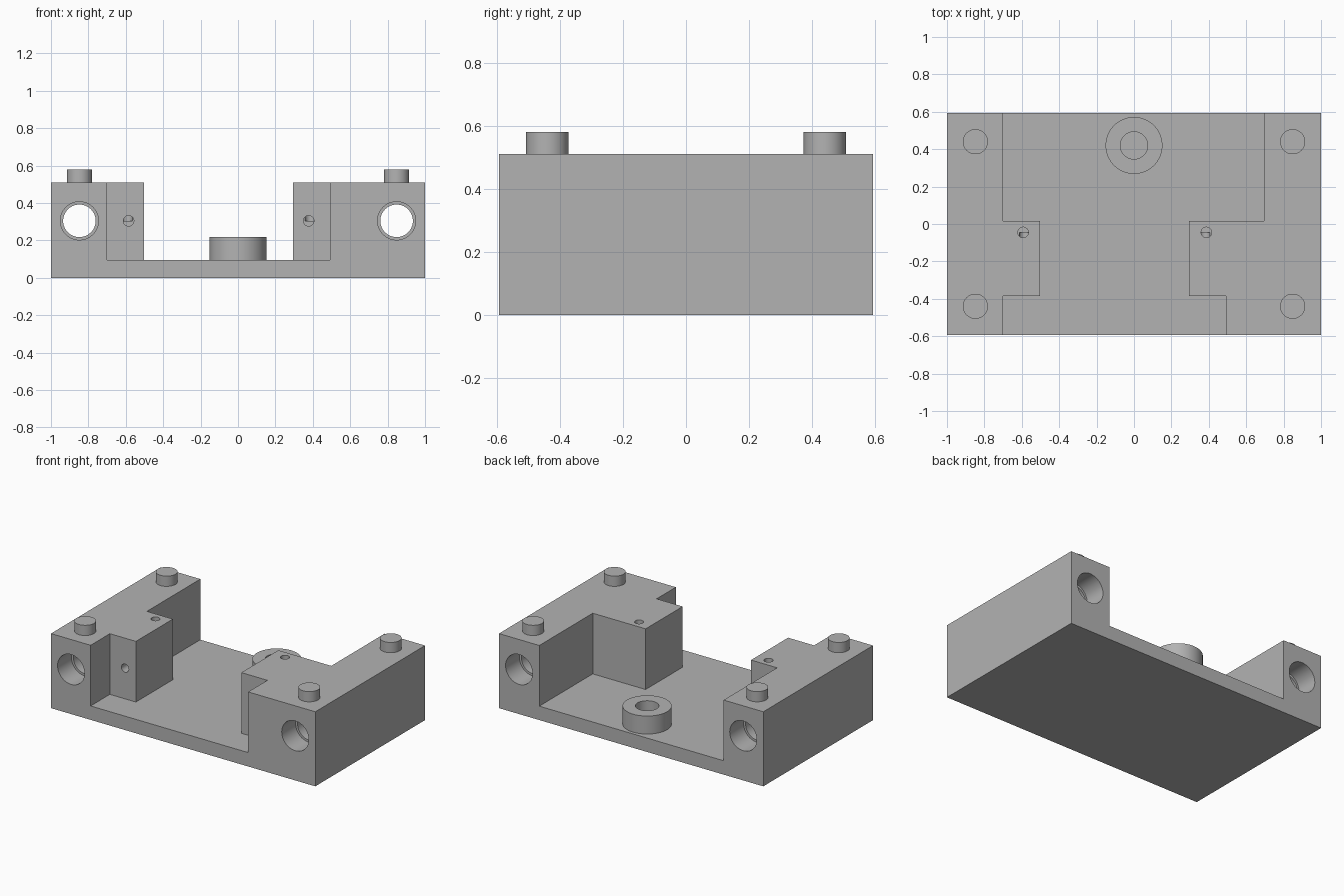
import bpy, bmesh
from math import pi, radians

if "Cube" in bpy.data.objects:
    bpy.data.objects.remove(bpy.data.objects["Cube"], do_unlink=True)

HALF_Y, FLOOR, TOP = 0.593, 0.095, 0.51
ROD_X, ROD_Z = 0.848, 0.305

grey = bpy.data.materials.new("mid grey")
grey.use_nodes = True
grey.diffuse_color = (0.45, 0.45, 0.45, 1)
grey.node_tree.nodes["Principled BSDF"].inputs["Base Color"].default_value = grey.diffuse_color


def prism(name, outline, z0, z1):
    """Extrude a flat outline from z0 up to z1."""
    bm = bmesh.new()
    face = bm.faces.new([bm.verts.new((x, y, z0)) for x, y in outline])
    out = bmesh.ops.extrude_face_region(bm, geom=[face])
    bmesh.ops.translate(bm, vec=(0, 0, z1 - z0),
                        verts=[v for v in out["geom"] if isinstance(v, bmesh.types.BMVert)])
    bmesh.ops.recalc_face_normals(bm, faces=bm.faces)
    mesh = bpy.data.meshes.new(name)
    bm.to_mesh(mesh)
    bm.free()
    mesh.materials.append(grey)
    obj = bpy.data.objects.new(name, mesh)
    bpy.context.collection.objects.link(obj)
    return obj


def cylinder(name, radius, start, end, x, other, axis="Z"):
    """Cylinder from start to end along Z (other = y) or Y (other = z)."""
    mid = (start + end) / 2
    along_z = axis == "Z"
    bpy.ops.mesh.primitive_cylinder_add(
        vertices=64, radius=radius, depth=end - start,
        location=(x, other, mid) if along_z else (x, mid, other),
        rotation=(0 if along_z else pi / 2, 0, 0))
    obj = bpy.context.object
    obj.name = name
    obj.data.materials.append(grey)
    return obj


def select(obj):
    bpy.ops.object.select_all(action="DESELECT")
    obj.select_set(True)
    bpy.context.view_layer.objects.active = obj


def cut(target, cutter):
    cutter.hide_render = True
    mod = target.modifiers.new("cut", "BOOLEAN")
    mod.operation, mod.solver, mod.object = "DIFFERENCE", "EXACT", cutter
    select(target)
    bpy.ops.object.modifier_apply(modifier=mod.name)
    bpy.data.objects.remove(cutter, do_unlink=True)


def smooth(obj):
    select(obj)
    bpy.ops.object.shade_smooth_by_angle(angle=radians(30))


# Carriage body: solid block with a stepped channel cut through it
body = prism("carriage_body", [(-1, -HALF_Y), (1, -HALF_Y), (1, HALF_Y), (-1, HALF_Y)], 0, TOP)
front, back = -0.385, 0.015
channel = [(-0.7, -0.8), (0.492, -0.8), (0.492, front), (0.295, front),
           (0.295, back), (0.695, back), (0.695, 0.8), (-0.7, 0.8),
           (-0.7, back), (-0.503, back), (-0.503, front), (-0.7, front)]
cut(body, prism("channel_cutter", channel, FLOOR, 0.8))

# Rod bores with a wider pocket at each end
for x in (-ROD_X, ROD_X):
    cut(body, cylinder("bore_cutter", 0.087, -0.8, 0.8, x, ROD_Z, "Y"))
    cut(body, cylinder("front_pocket_cutter", 0.102, -0.8, -HALF_Y + 0.15, x, ROD_Z, "Y"))
    cut(body, cylinder("back_pocket_cutter", 0.102, HALF_Y - 0.15, 0.8, x, ROD_Z, "Y"))

# Small crossing screw holes in the inner shoulders
for x_front, x_top in ((-0.585, -0.593), (0.378, 0.387)):
    cut(body, cylinder("screw_cutter", 0.028, front - 0.05, -0.045, x_front, ROD_Z, "Y"))
    cut(body, cylinder("pin_cutter", 0.028, ROD_Z, TOP + 0.1, x_top, -0.045))
smooth(body)

# Locating pegs on the four corners
for side, x in (("right", -ROD_X), ("left", ROD_X)):
    for end, y in (("front", -0.44), ("back", 0.44)):
        smooth(cylinder(f"{end}_{side}_peg", 0.067, TOP, 0.58, x, y))

# Hollow round boss on the floor
boss = cylinder("round_boss", 0.152, FLOOR, 0.218, 0, 0.42)
cut(boss, cylinder("boss_cutter", 0.073, 0, 0.4, 0, 0.42))
smooth(boss)
